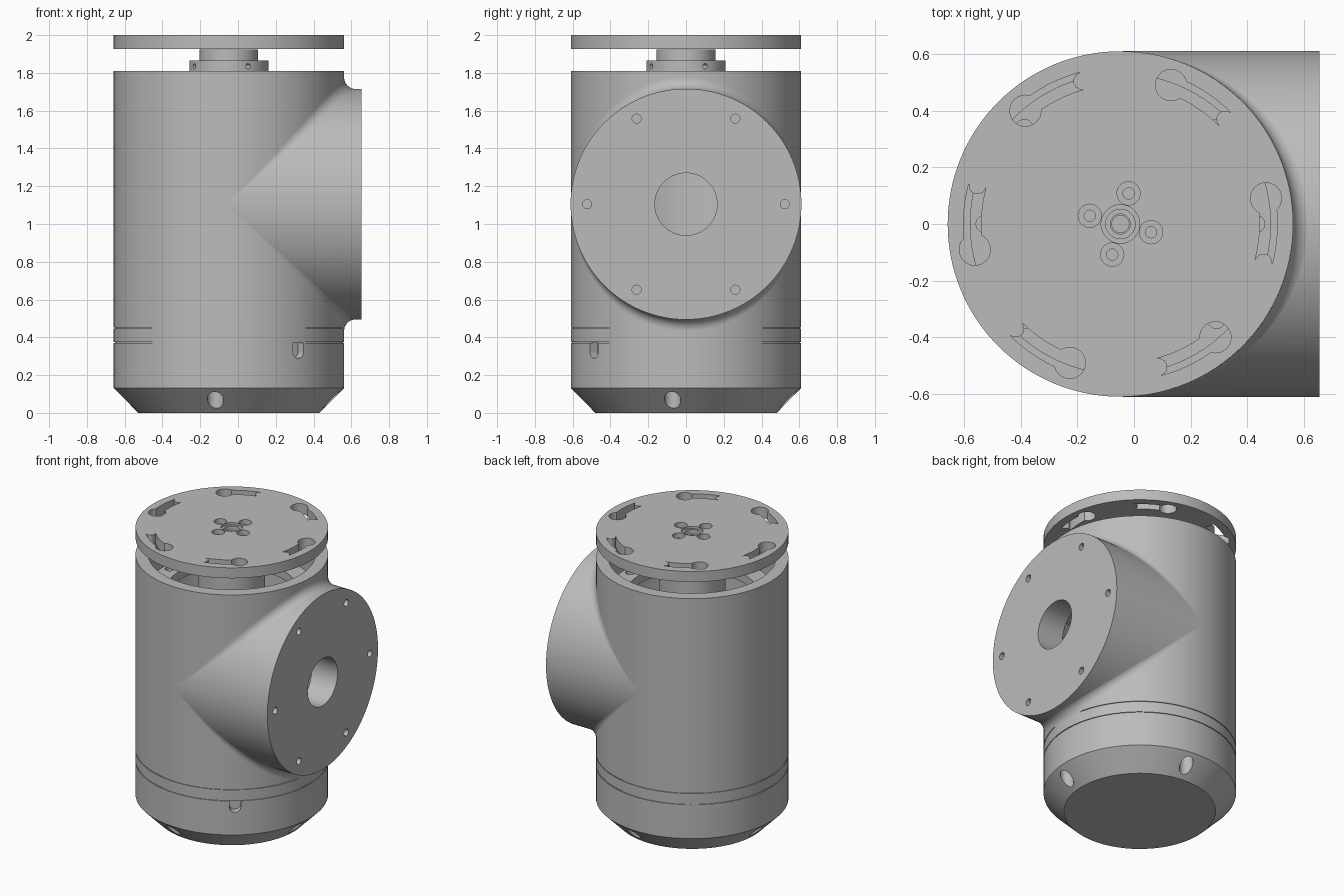
import bpy, bmesh
from math import pi, sin, cos, radians
from mathutils import Matrix, Vector

if "Cube" in bpy.data.objects:
    bpy.data.objects.remove(bpy.data.objects["Cube"])

AX = -0.048      # x of the main vertical axis
R = 0.61         # outer radius
BORE = 0.53      # inner radius of the housing
FZ = 1.105       # height of the side flange axis
SEG = 128

grey = bpy.data.materials.new("machined grey")
grey.use_nodes = True
GREY = (0.5, 0.5, 0.5, 1)
grey.diffuse_color = GREY
grey.node_tree.nodes["Principled BSDF"].inputs["Base Color"].default_value = GREY


def finish(name, bm):
    bmesh.ops.remove_doubles(bm, verts=bm.verts, dist=1e-5)
    bmesh.ops.recalc_face_normals(bm, faces=bm.faces)
    mesh = bpy.data.meshes.new(name)
    bm.to_mesh(mesh)
    bm.free()
    mesh.materials.append(grey)
    ob = bpy.data.objects.new(name, mesh)
    bpy.context.collection.objects.link(ob)
    return ob


def lathe(name, profile):
    """Revolve a closed (radius, z) outline around the main axis."""
    bm = bmesh.new()
    verts = [bm.verts.new((AX + r, 0, z)) for r, z in profile]
    edges = [bm.edges.new((verts[i - 1], verts[i])) for i in range(len(verts))]
    bmesh.ops.spin(bm, geom=verts + edges, cent=(AX, 0, 0), axis=(0, 0, 1),
                   angle=2 * pi, steps=SEG)
    return finish(name, bm)


def rod(name, r, start, end, seg=32):
    """Solid cylinder between two points."""
    a, b = Vector(start), Vector(end)
    turn = Vector((0, 0, 1)).rotation_difference(b - a).to_matrix().to_4x4()
    bm = bmesh.new()
    bmesh.ops.create_cone(bm, cap_ends=True, segments=seg, radius1=r, radius2=r,
                          depth=(b - a).length,
                          matrix=Matrix.Translation((a + b) / 2) @ turn)
    return finish(name, bm)


def polar(r, deg, z):
    return Vector((AX + r * cos(radians(deg)), r * sin(radians(deg)), z))


def post(r, at, deg, low, high, seg=32):
    """Upright cutter placed in polar coordinates."""
    return rod("cutter", r, polar(at, deg, low), polar(at, deg, high), seg)


def cut(ob, cutters):
    """Subtract the cutters, then discard them."""
    for c in cutters:
        c.hide_render = True
        m = ob.modifiers.new("cut", "BOOLEAN")
        m.operation, m.solver, m.object = "DIFFERENCE", "EXACT", c
    graph = bpy.context.evaluated_depsgraph_get()
    mesh = bpy.data.meshes.new_from_object(ob.evaluated_get(graph))
    ob.modifiers.clear()
    ob.data = mesh
    for c in cutters:
        bpy.data.objects.remove(c)


def slot(at, half, first, last, low, high):
    """Curved slot cutter with round ends."""
    steps = 12
    sweep = [first + (last - first) * i / steps for i in range(steps + 1)]
    pts = [polar(at + half, d, low) for d in sweep]
    pts += [polar(at, last, low) + half * (polar(1, last + a, 0) - polar(0, 0, 0))
            for a in range(-30, -180, -30)]
    pts += [polar(at - half, d, low) for d in reversed(sweep)]
    pts += [polar(at, first, low) + half * (polar(1, first + a, 0) - polar(0, 0, 0))
            for a in range(150, 0, -30)]
    bm = bmesh.new()
    face = bm.faces.new([bm.verts.new(p) for p in pts])
    top = bmesh.ops.extrude_face_region(bm, geom=[face])["geom"]
    bmesh.ops.translate(bm, vec=(0, 0, high - low),
                        verts=[v for v in top if isinstance(v, bmesh.types.BMVert)])
    return finish("cutter", bm)


parts = []

# Main housing tube, open at the top, pierced by the side port
housing = lathe("housing_tube", [(R, 0.453), (R, 1.81), (BORE, 1.81), (BORE, 0.453)])
cut(housing, [rod("cutter", 0.165, (0.2, 0, FZ), (0.9, 0, FZ), 64)])
parts.append(housing)

# Side flange with port and six blind bolt holes
flange = rod("side_flange", R + 0.001, (AX + 0.01, 0, FZ), (0.655, 0, FZ), SEG)
holes = [rod("cutter", 0.57, (AX, 0, 0), (AX, 0, 2), SEG),
         rod("cutter", 0.165, (0.2, 0, FZ), (0.9, 0, FZ), 64)]
for k in range(6):
    y, z = 0.523 * cos(k * pi / 3), FZ + 0.523 * sin(k * pi / 3)
    holes.append(rod("cutter", 0.024, (0.58, y, z), (0.7, y, z), 20))
cut(flange, holes)
parts.append(flange)

# Fillet blending the flange into the housing, like a ball rolled along the seam
bm = bmesh.new()
FILLET, rows = 0.06, []
for side in (1, -1):
    rows = []
    for i in range(65):
        t = -pi / 2 + pi * i / 64
        n1 = Vector((0, sin(t), side * cos(t)))
        n2 = Vector((cos(t), sin(t), 0))
        seam = Vector((AX + R * cos(t), R * sin(t), FZ + side * R * cos(t)))
        ball = seam + FILLET * (n1 + n2) / (1 + n1.dot(n2))
        rows.append([bm.verts.new(ball - FILLET * (n1.lerp(n2, j / 8)).normalized())
                     for j in range(9)])
    for a, b in zip(rows, rows[1:]):
        for j in range(8):
            bm.faces.new((a[j], a[j + 1], b[j + 1], b[j]))
fillet = finish("flange_fillet", bm)
for f in fillet.data.polygons:
    if f.normal.x < 0:
        f.flip()
parts.append(fillet)

# Clamp ring between housing and base, with hairline seams
parts.append(lathe("clamp_ring", [(R, 0.375), (R, 0.447), (R - 0.006, 0.447), (R - 0.006, 0.453),
                                  (BORE, 0.453), (BORE, 0.369), (R - 0.006, 0.369),
                                  (R - 0.006, 0.375)]))

# Chamfered base cup with four upright drillings and a cable notch
base = lathe("base_cup", [(0, 0), (0.48, 0), (R, 0.132), (R, 0.369), (BORE, 0.369),
                          (BORE, 0.16), (0, 0.16)])
holes = [post(0.043, 0.547, k * 90 - 7.5, -0.1, 0.25) for k in range(4)]
NOTCH = -53
holes.append(rod("cutter", 0.036, polar(0.56, NOTCH, 0.325), polar(0.7, NOTCH, 0.325)))
bm = bmesh.new()
bmesh.ops.create_cube(bm, size=1, matrix=Matrix.Translation(polar(0.63, NOTCH, 0.365))
                      @ Matrix.Rotation(radians(NOTCH), 4, "Z")
                      @ Matrix.Diagonal((0.141, 0.072, 0.08, 1)))
holes.append(finish("cutter", bm))
cut(base, holes)
parts.append(base)

# Inner bearing ring with screw holes
bearing = lathe("bearing_ring", [(BORE, 1.52), (BORE, 1.58), (0.41, 1.58), (0.41, 1.52)])
cut(bearing, [post(0.03, 0.48, k * 45, 1.4, 1.7, 20) for k in range(8)])
parts.append(bearing)

# Stepped output hub with four radial set-screw holes
hub = lathe("output_hub", [(0, 1.5), (0.21, 1.5), (0.21, 1.865), (0.155, 1.865),
                           (0.155, 1.925), (0.03, 1.925), (0.03, 1.8), (0, 1.8)])
cut(hub, [rod("cutter", 0.014, polar(0.16, k * 90 + 29, 1.835),
              polar(0.3, k * 90 + 29, 1.835), 16) for k in range(4)])
parts.append(hub)

# Top mounting plate: stepped centre bore, countersunk screws, keyhole slots
plate = lathe("top_plate", [(0.035, 1.927), (R, 1.927), (R, 2.0), (0.068, 2.0),
                            (0.068, 1.985), (0.052, 1.985), (0.052, 1.955), (0.035, 1.955)])
holes = []
for k in range(4):
    a = k * 90 - 15
    holes += [post(0.041, 0.112, a, 1.965, 2.1), post(0.02, 0.112, a, 1.94, 2.1, 20)]
for k in range(6):
    a = k * 60 + 10
    holes += [slot(0.523, 0.031, a - 25, a, 1.85, 2.1), post(0.055, 0.522, a, 1.84, 2.11)]
cut(plate, holes)
parts.append(plate)

# Smooth curved walls while keeping machined edges crisp
for ob in bpy.context.view_layer.objects:
    ob.select_set(ob in parts)
bpy.context.view_layer.objects.active = housing
bpy.ops.object.shade_smooth_by_angle(angle=radians(30))
